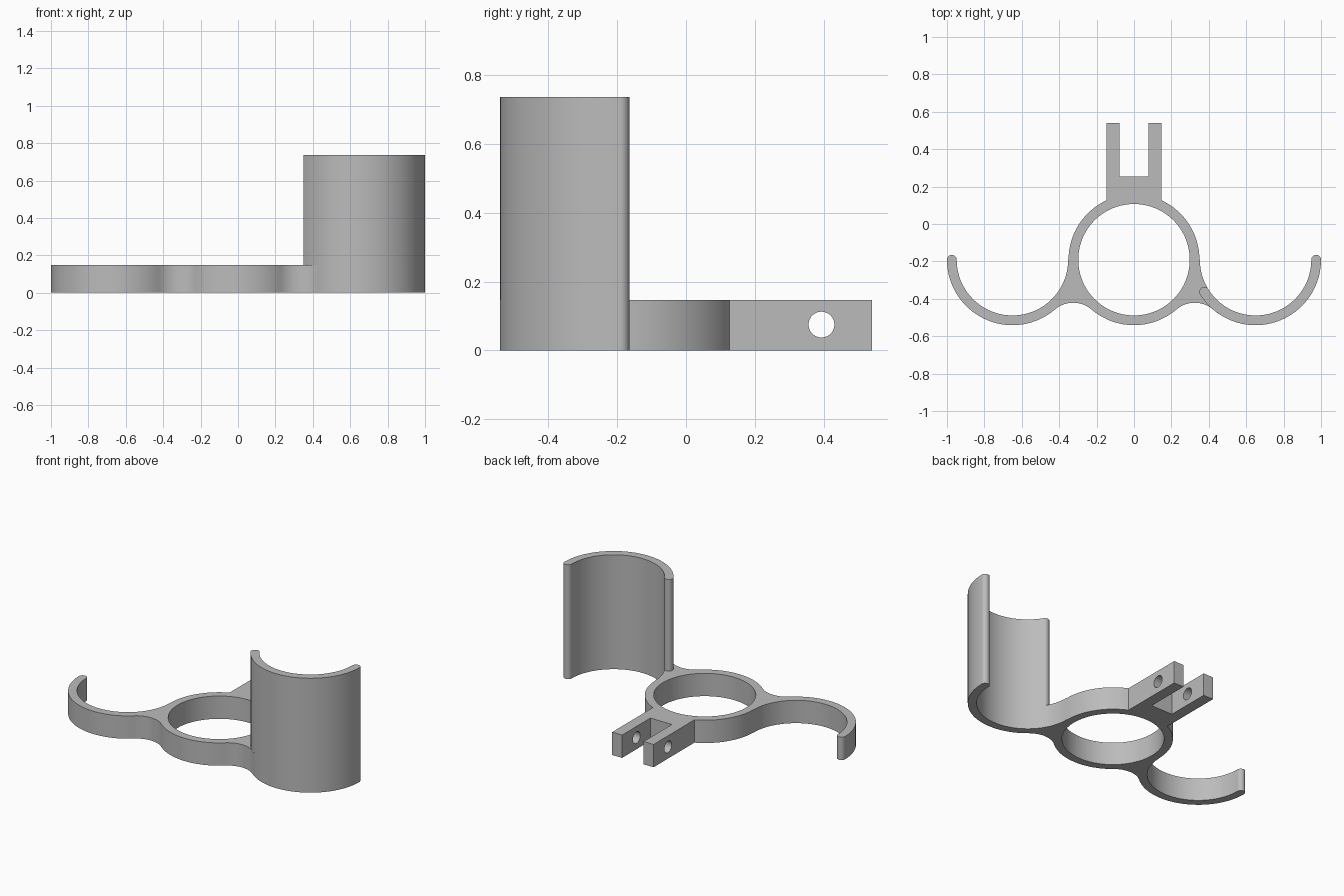
import bpy, bmesh
from math import sin, cos, radians, acos, degrees, atan2
from mathutils import Matrix

cube = bpy.data.objects.get("Cube")
if cube:
    bpy.data.objects.remove(cube, do_unlink=True)

CY = -0.191                    # shared centre line of the ring and both clips
OUTER, INNER = 0.35, 0.298     # wall radii
MID, TIP = (OUTER + INNER) / 2, (OUTER - INNER) / 2
CLIP_X = 0.65
LOW, TALL = 0.147, 0.737
PRONG_OUT, PRONG_IN, PRONG_END, SLOT_END = 0.148, 0.077, 0.541, 0.253

grey = bpy.data.materials.new("plain grey")
grey.use_nodes = True
colour = (0.5, 0.5, 0.5, 1)
grey.diffuse_color = colour
grey.node_tree.nodes["Principled BSDF"].inputs["Base Color"].default_value = colour


def arc(cx, cy, r, start, end):
    """Points along a circular arc, angles in degrees."""
    n = max(4, round(abs(end - start) / 4))
    angles = [radians(start + (end - start) * i / n) for i in range(n + 1)]
    return [(cx + r * cos(a), cy + r * sin(a)) for a in angles]


def prism(name, loops, z0, z1):
    """Extrude closed outlines (later ones are holes) from z0 to z1."""
    bm = bmesh.new()
    for pts in loops:
        clean = [p for i, p in enumerate(pts)
                 if abs(p[0] - pts[i - 1][0]) + abs(p[1] - pts[i - 1][1]) > 1e-5]
        vs = [bm.verts.new((x, y, z0)) for x, y in clean]
        for i, v in enumerate(vs):
            bm.edges.new((vs[i - 1], v))
    bmesh.ops.triangle_fill(bm, use_beauty=True, edges=bm.edges[:], normal=(0, 0, 1))
    bmesh.ops.dissolve_degenerate(bm, dist=1e-6, edges=bm.edges[:])
    top = bmesh.ops.extrude_face_region(bm, geom=bm.faces[:], use_keep_orig=True)["geom"]
    bmesh.ops.translate(bm, vec=(0, 0, z1 - z0),
                        verts=[g for g in top if isinstance(g, bmesh.types.BMVert)])
    bmesh.ops.recalc_face_normals(bm, faces=bm.faces[:])
    mesh = bpy.data.meshes.new(name)
    bm.to_mesh(mesh)
    bm.free()
    mesh.materials.append(grey)
    obj = bpy.data.objects.new(name, mesh)
    bpy.context.collection.objects.link(obj)
    return obj


def activate(obj):
    bpy.ops.object.select_all(action='DESELECT')
    obj.select_set(True)
    bpy.context.view_layer.objects.active = obj


# Fillet circle under the web, touching the ring and the clip
FILLET = 0.15
fx = CLIP_X / 2
drop = ((OUTER + FILLET) ** 2 - fx ** 2) ** 0.5
touch = degrees(atan2(drop, fx))

# Half outline of the flat holder: fork, ring, clip, fillet, ring front
half = [(PRONG_IN, SLOT_END), (PRONG_IN, PRONG_END), (PRONG_OUT, PRONG_END)]
half += arc(0, CY, OUTER, degrees(acos(PRONG_OUT / OUTER)), 0)
half += arc(CLIP_X, CY, INNER, 180, 360)
half += arc(CLIP_X + MID, CY, TIP, 180, 0)
half += arc(CLIP_X, CY, OUTER, 360, 180 + touch)
half += arc(fx, CY - drop, FILLET, touch, 180 - touch)
half += arc(0, CY, OUTER, -touch, -90)
outline = half + [(-x, y) for x, y in reversed(half)]
bore = arc(0, CY, INNER, 0, 360)[:-1]
holder = prism("holder_base", [outline, bore], 0, LOW)

# Pin hole through both prongs
bm = bmesh.new()
bmesh.ops.create_cone(bm, cap_ends=True, segments=40, radius1=0.0375, radius2=0.0375, depth=0.5,
                      matrix=Matrix.Translation((0, 0.394, 0.075)) @ Matrix.Rotation(radians(90), 4, 'Y'))
pin_mesh = bpy.data.meshes.new("pin_cutter")
bm.to_mesh(pin_mesh)
bm.free()
pin_mesh.materials.append(grey)
pin = bpy.data.objects.new("pin_cutter", pin_mesh)
bpy.context.collection.objects.link(pin)
pin.hide_render = True
cut = holder.modifiers.new("pin_hole", 'BOOLEAN')
cut.operation, cut.object, cut.solver = 'DIFFERENCE', pin, 'EXACT'
activate(holder)
bpy.ops.object.modifier_apply(modifier=cut.name)
bpy.data.objects.remove(pin, do_unlink=True)

# Tall sleeve standing on the left clip, with rounded ends
END = 212
ex, ey = CLIP_X + MID * cos(radians(END)), CY + MID * sin(radians(END))
sleeve_outline = arc(CLIP_X, CY, INNER, END, 360)
sleeve_outline += arc(CLIP_X + MID, CY, TIP, 180, 0)
sleeve_outline += arc(CLIP_X, CY, OUTER, 360, END)
sleeve_outline += arc(ex, ey, TIP, END, END - 180)
sleeve = prism("tall_sleeve", [sleeve_outline], LOW, TALL)

for obj in (holder, sleeve):
    activate(obj)
    bpy.ops.object.shade_smooth_by_angle(angle=radians(35))
